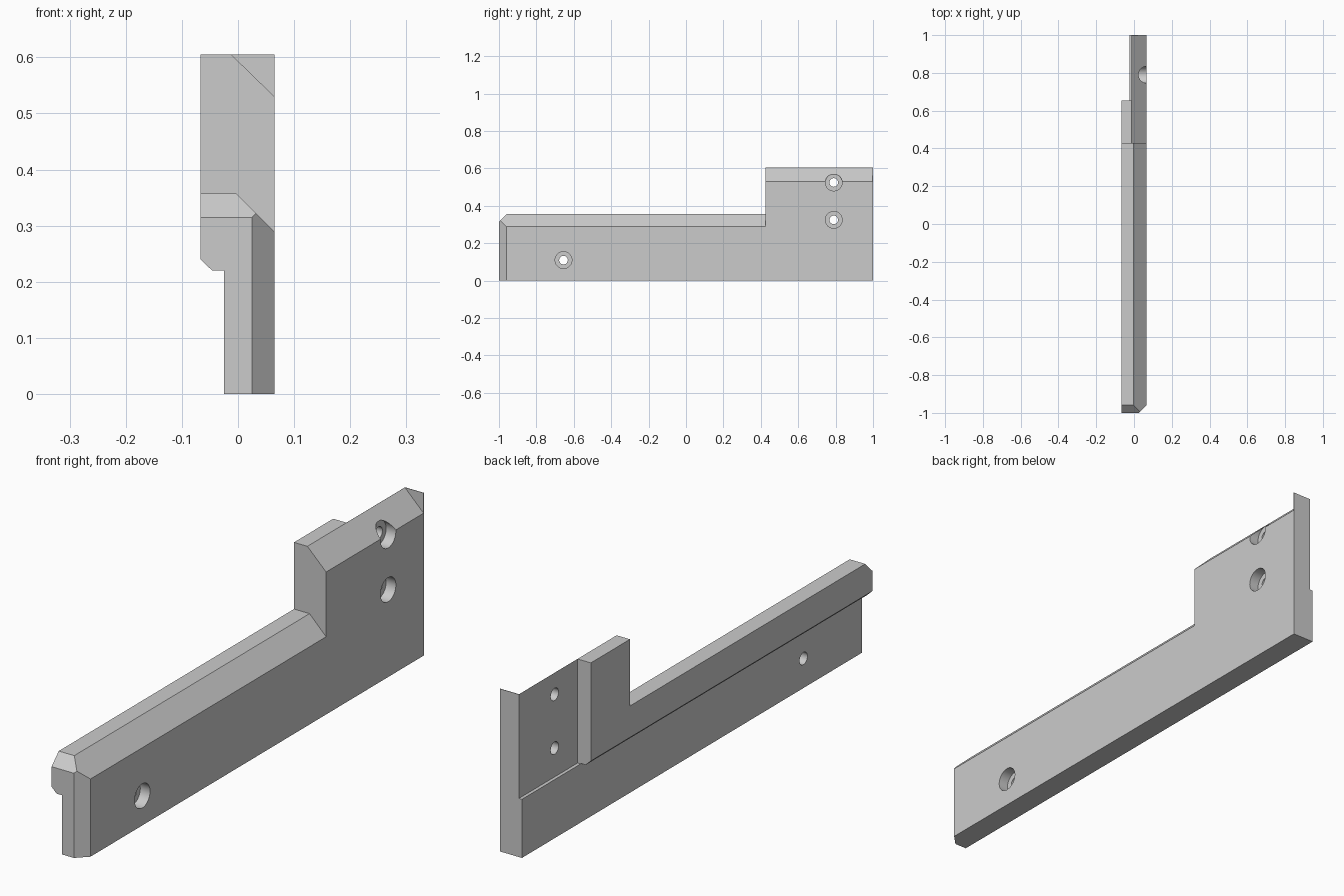
import bpy
import bmesh
import math
from mathutils import Matrix, Vector

cube = bpy.data.objects.get("Cube")
if cube:
    bpy.data.objects.remove(cube, do_unlink=True)

grey = bpy.data.materials.new("plain grey")
grey.use_nodes = True
grey.diffuse_color = (0.6, 0.6, 0.6, 1)
grey.node_tree.nodes["Principled BSDF"].inputs["Base Color"].default_value = (0.6, 0.6, 0.6, 1)


def finish(name, bm):
    """Turn a bmesh into a named grey object."""
    bmesh.ops.recalc_face_normals(bm, faces=bm.faces)
    mesh = bpy.data.meshes.new(name)
    bm.to_mesh(mesh)
    bm.free()
    mesh.materials.append(grey)
    obj = bpy.data.objects.new(name, mesh)
    bpy.context.collection.objects.link(obj)
    return obj


def prism(profile, y0, y1):
    """Extrude an (x, z) profile along y."""
    bm = bmesh.new()
    face = bm.faces.new([bm.verts.new((x, y0, z)) for x, z in profile])
    out = bmesh.ops.extrude_face_region(bm, geom=[face])
    verts = [g for g in out["geom"] if isinstance(g, bmesh.types.BMVert)]
    bmesh.ops.translate(bm, verts=verts, vec=(0, y1 - y0, 0))
    bmesh.ops.recalc_face_normals(bm, faces=bm.faces)
    return bm


def slice_off(bm, point, normal):
    """Remove everything on the normal's side and cap the cut."""
    geom = bm.verts[:] + bm.edges[:] + bm.faces[:]
    out = bmesh.ops.bisect_plane(bm, geom=geom, plane_co=Vector(point),
                                 plane_no=Vector(normal), clear_outer=True)
    edges = [g for g in out["geom_cut"] if isinstance(g, bmesh.types.BMEdge)]
    bmesh.ops.edgeloop_fill(bm, edges=edges)


def carve(target, cutter):
    """Subtract a cutter, then hide it."""
    cutter.hide_render = True
    cutter.hide_set(True)
    mod = target.modifiers.new(cutter.name, 'BOOLEAN')
    mod.operation = 'DIFFERENCE'
    mod.solver = 'EXACT'
    mod.object = cutter
    bpy.context.view_layer.objects.active = target
    bpy.ops.object.modifier_apply(modifier=mod.name)
    bpy.data.objects.remove(cutter, do_unlink=True)


def bore(y, z, radius, x0, x1):
    """Cylindrical cutter along x."""
    bm = bmesh.new()
    place = Matrix.Translation(((x0 + x1) / 2, y, z)) @ Matrix.Rotation(math.pi / 2, 4, 'Y')
    bmesh.ops.create_cone(bm, cap_ends=True, segments=48, radius1=radius,
                          radius2=radius, depth=x1 - x0, matrix=place)
    return finish("bore_cutter", bm)


# Full-height bar with rear rib and chamfered top edge
bar = prism([(-0.025, 0), (0.065, 0), (0.065, 0.53), (-0.012, 0.605), (-0.067, 0.605),
             (-0.067, 0.24), (-0.046, 0.22), (-0.025, 0.22)], -1, 1)

# Nose chamfers
slice_off(bar, (0, -1, 0.315), (0, -1, 1))
slice_off(bar, (0.025, -1, 0), (1, -1, 0))
bracket = finish("bracket_body", bar)

# Lower the arm and keep its chamfered edge
carve(bracket, finish("arm_cutter", prism(
    [(-0.2, 0.357), (-0.003, 0.357), (0.197, 0.157), (0.197, 0.8), (-0.2, 0.8)], -1.2, 0.425)))

# Recess on the back of the tall end
carve(bracket, finish("recess_cutter", prism(
    [(-0.2, 0.218), (-0.0125, 0.218), (-0.0125, 0.8), (-0.2, 0.8)], 0.655, 1.2)))

# Counterbored screw holes
for y, z in ((-0.655, 0.11), (0.79, 0.325), (0.79, 0.525)):
    carve(bracket, bore(y, z, 0.045, 0.025, 0.2))
    carve(bracket, bore(y, z, 0.023, -0.2, 0.1))

# Thin triangular lip squaring off the end of the chamfer
lip = finish("end_lip", prism([(0.065, 0.53), (0.065, 0.605), (-0.012, 0.605)], 0.998, 1))

for obj in (bracket, lip):
    bpy.ops.object.select_all(action='DESELECT')
    obj.select_set(True)
    bpy.context.view_layer.objects.active = obj
    bpy.ops.object.shade_smooth_by_angle(angle=math.radians(25))
